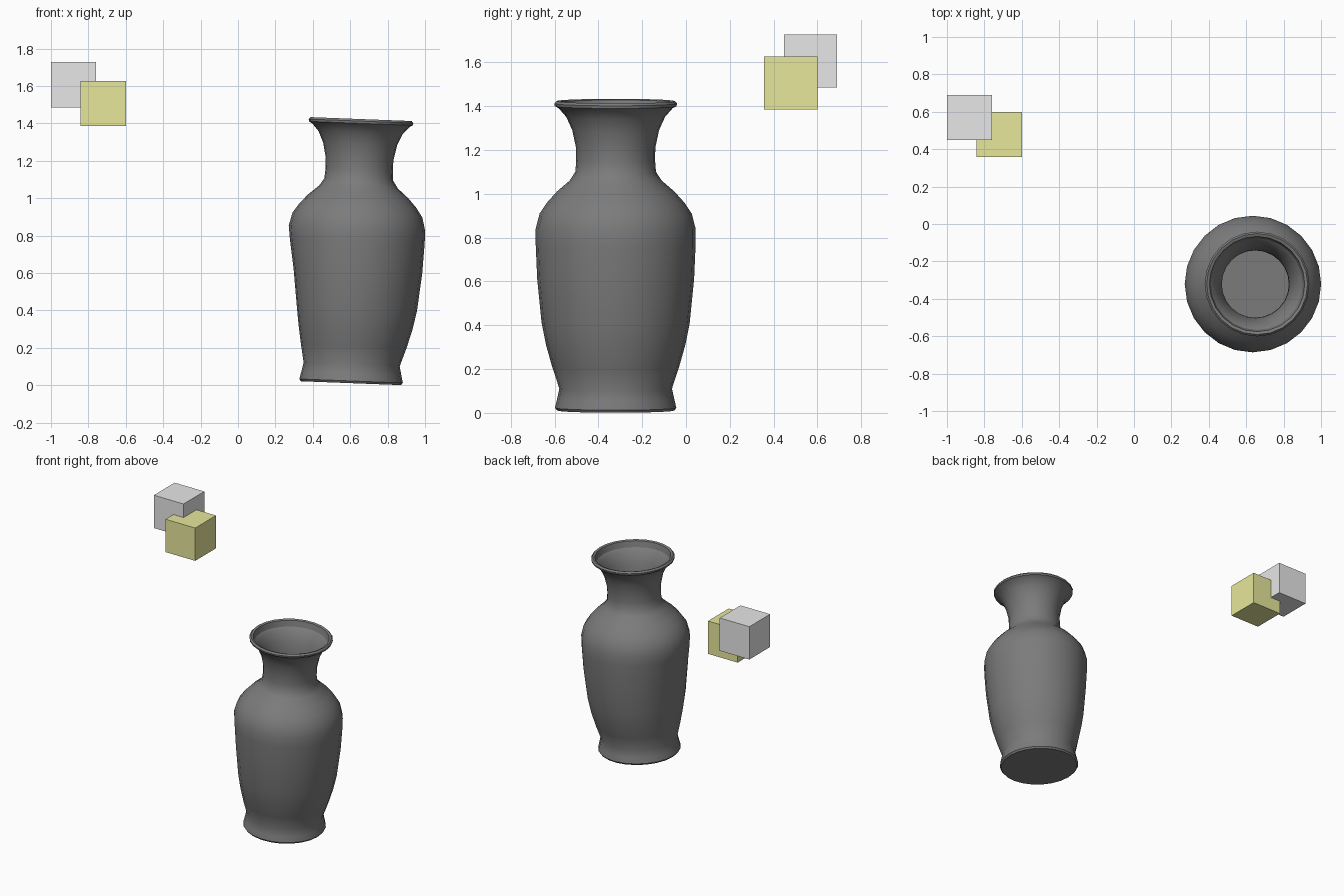
import bpy, bmesh, math
from mathutils import Vector, Matrix

SIDES = 24

old = bpy.data.objects.get("Cube")
if old:
    bpy.data.objects.remove(old, do_unlink=True)


def material(name, rgb):
    mat = bpy.data.materials.new(name)
    mat.use_nodes = True
    color = (*rgb, 1)
    mat.diffuse_color = color
    mat.node_tree.nodes["Principled BSDF"].inputs["Base Color"].default_value = color
    return mat


def make_object(name, bm, mat):
    mesh = bpy.data.meshes.new(name)
    bm.to_mesh(mesh)
    bm.free()
    mesh.materials.append(mat)
    obj = bpy.data.objects.new(name, mesh)
    bpy.context.collection.objects.link(obj)
    return obj


def block(name, center, size, mat):
    bm = bmesh.new()
    bmesh.ops.create_cube(bm, size=size)
    obj = make_object(name, bm, mat)
    obj.location = center
    return obj


# Vase profile as (radius, height): floor, foot, belly, shoulder, neck, rolled lip
profile = [
    (0, 0), (0.268, 0), (0.277, 0.012), (0.268, 0.05), (0.257, 0.1),
    (0.29, 0.2), (0.318, 0.3), (0.338, 0.4), (0.358, 0.6), (0.365, 0.76),
    (0.365, 0.83), (0.347, 0.9), (0.313, 0.95), (0.268, 1.0), (0.21, 1.05),
    (0.184, 1.09), (0.18, 1.14), (0.181, 1.2), (0.198, 1.28), (0.225, 1.34),
    (0.26, 1.38), (0.278, 1.39), (0.28, 1.402), (0.27, 1.413), (0.255, 1.408),
    (0.245, 1.366),
]

# Vase body, turned about its axis
bm = bmesh.new()
points = [bm.verts.new((r, 0, h)) for r, h in profile]
edges = [bm.edges.new(pair) for pair in zip(points, points[1:])]
bmesh.ops.spin(bm, geom=points + edges, cent=(0, 0, 0), axis=(0, 0, 1),
               angle=math.tau, steps=SIDES, use_duplicate=False)
bmesh.ops.remove_doubles(bm, verts=bm.verts, dist=0.0005)
bmesh.ops.recalc_face_normals(bm, faces=bm.faces)
bm.faces.ensure_lookup_table()
floor = min(bm.faces, key=lambda f: f.calc_center_median().z)
if floor.normal.z > 0:
    bmesh.ops.reverse_faces(bm, faces=bm.faces)

# Flattened right side of the belly
for v in bm.verts:
    if 0.11 < v.co.z < 0.8:
        radius = math.hypot(v.co.x, v.co.y)
        facing = max(0, -v.co.x / radius)
        depth = 0.034 * math.sin(math.pi * (v.co.z - 0.1) / 0.72)
        shrink = 1 - depth * facing ** 3 / radius
        v.co.x *= shrink
        v.co.y *= shrink

vase = make_object("vase", bm, material("dark grey", (0.2, 0.2, 0.2)))
vase.matrix_world = (Matrix.Translation(Vector((0.604, -0.321, 0.011)))
                     @ Matrix.Rotation(math.radians(2.2), 4, "Y"))
bpy.ops.object.select_all(action="DESELECT")
vase.select_set(True)
bpy.context.view_layer.objects.active = vase
bpy.ops.object.shade_smooth_by_angle(angle=math.radians(35))

# Two floating overlapping blocks
block("grey_block", (-0.879, 0.569, 1.606), 0.242, material("light grey", (0.8, 0.8, 0.8)))
block("yellow_block", (-0.72, 0.478, 1.506), 0.242, material("pale olive yellow", (0.8, 0.8, 0.33)))
